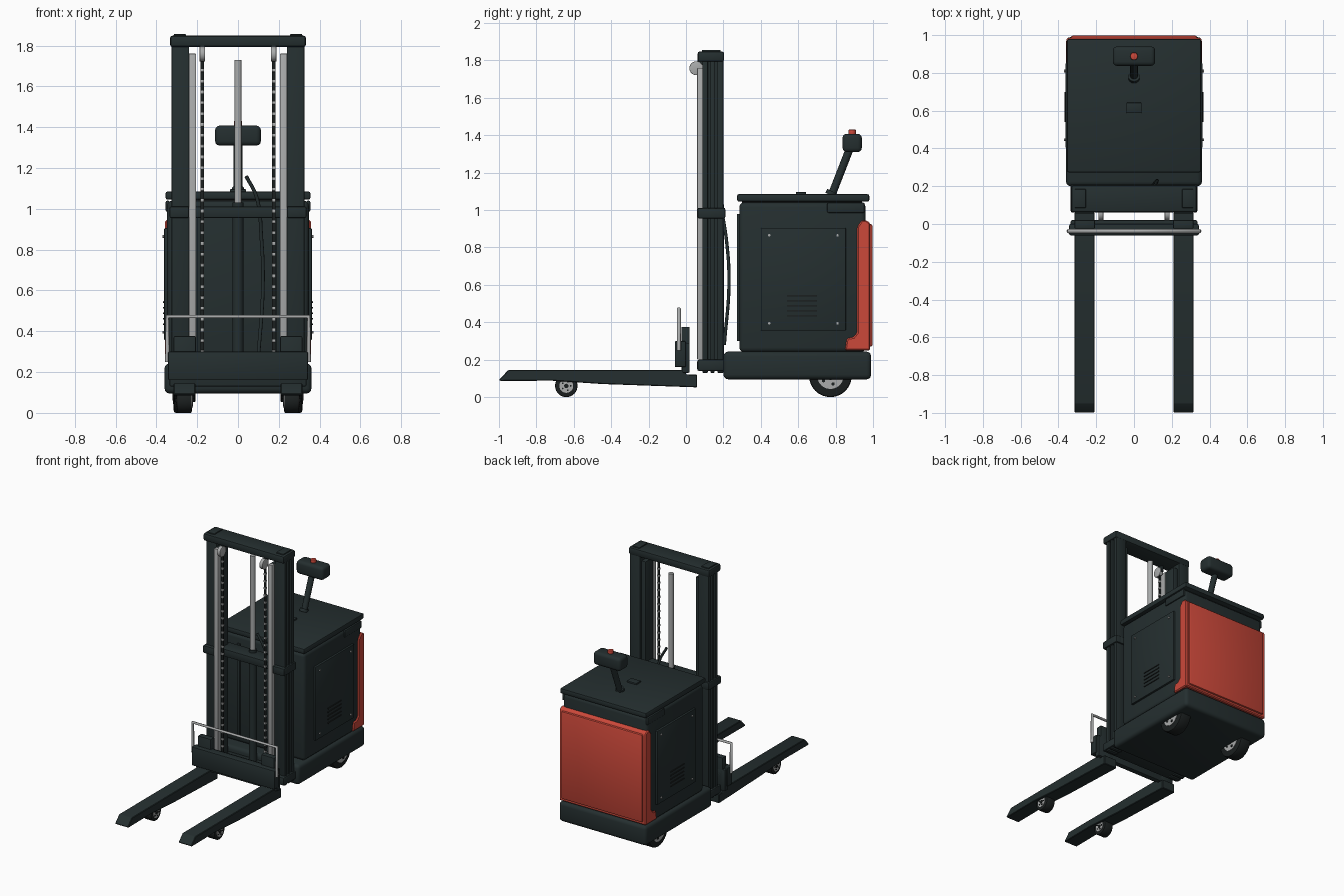
import bpy, bmesh, math
from mathutils import Vector, Matrix

cube = bpy.data.objects.get("Cube")
if cube:
    bpy.data.objects.remove(cube, do_unlink=True)


def material(name, r, g, b):
    m = bpy.data.materials.new(name)
    m.use_nodes = True
    m.diffuse_color = (r, g, b, 1)
    m.node_tree.nodes["Principled BSDF"].inputs["Base Color"].default_value = (r, g, b, 1)
    return m


DARK = material("dark green grey paint", 0.018, 0.028, 0.029)
TYRE = material("black rubber", 0.011, 0.014, 0.014)
RED = material("signal red", 0.60, 0.065, 0.042)
STEEL = material("bare steel", 0.40, 0.41, 0.41)
SIDES = (("right", -1), ("left", 1))
made = []


def finish(name, bm, mat, bevel=0, segments=2):
    if bevel:
        bmesh.ops.bevel(bm, geom=bm.edges[:], offset=bevel, segments=segments,
                        profile=0.5, affect='EDGES', clamp_overlap=True)
    bmesh.ops.recalc_face_normals(bm, faces=bm.faces[:])
    mesh = bpy.data.meshes.new(name)
    bm.to_mesh(mesh)
    bm.free()
    mesh.materials.append(mat)
    ob = bpy.data.objects.new(name, mesh)
    bpy.context.collection.objects.link(ob)
    made.append(ob)
    return ob


def box(name, x, y, z, mat=DARK, bevel=0.006, segments=2):
    """Box from (low, high) pairs."""
    bm = bmesh.new()
    bmesh.ops.create_cube(bm, size=1)
    for v in bm.verts:
        v.co = [(p[0] + p[1]) / 2 + c * (p[1] - p[0]) for c, p in zip(v.co, (x, y, z))]
    return finish(name, bm, mat, bevel, segments)


def side_box(name, s, x, y, z, *rest):
    return box(name, sorted((s * x[0], s * x[1])), y, z, *rest)


def prism(name, profile, x, mat=DARK, bevel=0.005):
    """Side profile of (y, z) points, extruded across x."""
    bm = bmesh.new()
    face = bm.faces.new([bm.verts.new((x[0], *p)) for p in profile])
    ext = bmesh.ops.extrude_face_region(bm, geom=[face])
    for v in ext["geom"]:
        if isinstance(v, bmesh.types.BMVert):
            v.co.x = x[1]
    return finish(name, bm, mat, bevel, 1)


def rod(name, a, b, radius, mat=STEEL, sides=24, bevel=0):
    a, b = Vector(a), Vector(b)
    bm = bmesh.new()
    bmesh.ops.create_cone(bm, cap_ends=True, segments=sides, radius1=radius,
                          radius2=radius, depth=(b - a).length)
    if bevel:
        rims = [e for e in bm.edges if abs(e.verts[0].co.z - e.verts[1].co.z) < 1e-5]
        bmesh.ops.bevel(bm, geom=rims, offset=bevel, segments=2, profile=0.5, affect='EDGES')
    turn = (b - a).to_track_quat('Z', 'Y').to_matrix().to_4x4()
    bm.transform(Matrix.Translation((a + b) / 2) @ turn)
    return finish(name, bm, mat)


def tube(name, points, radius, mat, smooth=False):
    curve = bpy.data.curves.new(name, 'CURVE')
    curve.dimensions = '3D'
    curve.bevel_depth = radius
    curve.bevel_resolution = 2
    curve.use_fill_caps = True
    spline = curve.splines.new('BEZIER' if smooth else 'POLY')
    pts = spline.bezier_points if smooth else spline.points
    pts.add(len(points) - 1)
    for p, co in zip(pts, points):
        if smooth:
            p.co = co
            p.handle_left_type = p.handle_right_type = 'AUTO'
        else:
            p.co = (*co, 1)
    curve.materials.append(mat)
    ob = bpy.data.objects.new(name, curve)
    bpy.context.collection.objects.link(ob)


def wheel(name, x, y, radius, half):
    rod(name + "_tyre", (x - half, y, radius), (x + half, y, radius), radius, TYRE, 32, radius * 0.1)
    out = half + 0.003
    rod(name + "_hub", (x - out, y, radius), (x + out, y, radius), radius * 0.62, STEEL)
    out += 0.004
    rod(name + "_axle", (x - out, y, radius), (x + out, y, radius), radius * 0.2, TYRE, 12)
    for k in range(5):
        a = k * math.tau / 5
        cy, cz = y + radius * 0.4 * math.cos(a), radius * (1 + 0.4 * math.sin(a))
        rod(f"{name}_bolt_{k}", (x - out, cy, cz), (x + out, cy, cz), radius * 0.08, TYRE, 8)


# Chassis, body and lid
box("chassis", (-0.36, 0.36), (0.2, 0.99), (0.095, 0.243), DARK, 0.025, 3)
box("body", (-0.347, 0.347), (0.285, 0.96), (0.24, 1.04), DARK, 0.025, 3)
box("body_skirt", (-0.335, 0.335), (0.3, 0.95), (0.235, 0.27))
box("lid", (-0.355, 0.355), (0.273, 0.98), (1.045, 1.085), DARK, 0.01)
box("lid_seat", (-0.32, 0.32), (0.3, 0.94), (1.03, 1.05), TYRE, 0)
box("lid_catch", (-0.04, 0.04), (0.588, 0.642), (1.08, 1.096), DARK, 0.003)
for x in (-0.19, 0.2):
    box("front_rib", (x - 0.012, x + 0.012), (0.272, 0.29), (0.3, 0.98), DARK, 0.003)

# Red rear cover
prism("rear_cover", [(0.85, 0.25), (0.985, 0.25), (0.985, 0.93), (0.965, 0.945), (0.94, 0.945),
                     (0.915, 0.91), (0.915, 0.345), (0.895, 0.32), (0.86, 0.315)],
      (-0.357, 0.357), RED, 0.007)
box("rear_cover_panel", (-0.335, 0.335), (0.97, 0.998), (0.27, 0.925), RED, 0.012)

# Side panels, louvres, screws and grips
for side, s in SIDES:
    side_box(side + "_panel", s, (0.335, 0.362), (0.4, 0.855), (0.355, 0.905), DARK, 0.006)
    side_box(side + "_grip", s, (0.335, 0.355), (0.755, 0.955), (0.985, 1.04), DARK, 0.008)
    for k in range(5):
        z = 0.43 + k * 0.027
        side_box(f"{side}_louvre_{k}", s, (0.355, 0.367), (0.54, 0.7), (z, z + 0.009), TYRE, 0.002)
    for y in (0.445, 0.81):
        for z in (0.395, 0.865):
            rod(side + "_screw", (s * 0.355, y, z), (s * 0.37, y, z), 0.007, STEEL, 10)

# Steering tiller
arm = rod("tiller_arm", (0, 0.775, 1.07), (0, 0.88, 1.34), 0.021, DARK, 12)
rod("tiller_socket", (0, 0.772, 1.08), (0, 0.782, 1.1), 0.03, DARK, 16)
box("tiller_head", (-0.112, 0.112), (0.837, 0.94), (1.31, 1.408), DARK, 0.022, 3)
rod("stop_button", (0, 0.888, 1.4), (0, 0.888, 1.43), 0.02, RED, 20, 0.004)

# Mast uprights, guide rails, chains and pulleys
for side, s in SIDES:
    for part, y in (("front", (0.088, 0.117)), ("middle", (0.13, 0.153)), ("rear", (0.168, 0.2))):
        side_box(f"{side}_upright_{part}_flange", s, (0.24, 0.325), y, (0.13, 1.8), DARK, 0.004)
    side_box(side + "_upright_web", s, (0.24, 0.305), (0.1, 0.19), (0.14, 1.8), DARK, 0)
    side_box(side + "_guide_rail", s, (0.205, 0.24), (0.06, 0.09), (0.2, 1.76), STEEL, 0.003)
    side_box(side + "_inner_rail", s, (0.207, 0.245), (0.09, 0.18), (0.2, 1.76), DARK, 0.003)
    side_box(side + "_clamp", s, (0.24, 0.335), (0.062, 0.21), (0.955, 1.012), DARK, 0.008)
    side_box(side + "_header_cap", s, (0.255, 0.315), (0.085, 0.185), (1.84, 1.856), DARK, 0.004)
    side_box(side + "_chain", s, (0.167, 0.183), (0.066, 0.076), (0.2, 1.76), TYRE, 0)
    pin = side_box(side + "_chain_pins", s, (0.166, 0.184), (0.06, 0.08), (0.24, 0.254), STEEL, 0.002)
    pins = pin.modifiers.new("repeat", 'ARRAY')
    pins.count = 28
    pins.use_relative_offset = False
    pins.use_constant_offset = True
    pins.constant_offset_displace = (0, 0, 0.053)
    rod(side + "_chain_pulley", (s * 0.162, 0.055, 1.758), (s * 0.188, 0.055, 1.758), 0.037, STEEL, 28, 0.003)
    side_box(side + "_pulley_bracket", s, (0.167, 0.183), (0.06, 0.1), (1.75, 1.8), DARK, 0)
box("mast_header", (-0.333, 0.333), (0.062, 0.204), (1.793, 1.848), DARK, 0.012)
box("mast_cross_bar", (-0.3, 0.3), (0.095, 0.21), (0.955, 1.012), DARK, 0.008)
box("mast_foot", (-0.335, 0.335), (0.06, 0.21), (0.14, 0.2), DARK, 0.01)

# Lift cylinder and hose
rod("lift_cylinder", (0, 0.175, 0.15), (0, 0.175, 1.03), 0.027, DARK)
rod("lift_piston", (0, 0.175, 1.0), (0, 0.175, 1.73), 0.018, STEEL)
tube("hose", [(0.04, 0.17, 1.16), (0.09, 0.18, 1.06), (0.115, 0.215, 0.85), (0.122, 0.23, 0.62),
              (0.1, 0.205, 0.28)], 0.009, DARK, True)

# Fork carriage and load guard
box("carriage_plate", (-0.343, 0.343), (-0.06, 0.0), (0.16, 0.3), DARK, 0.008)
box("carriage_back", (-0.335, 0.335), (-0.02, 0.02), (0.13, 0.29), DARK, 0.006)
for side, s in SIDES:
    side_box(side + "_fork_hanger", s, (0.207, 0.315), (-0.025, 0.02), (0.13, 0.376), DARK, 0.006)
tube("load_guard", [(-0.346, -0.038, 0.25), (-0.346, -0.038, 0.472), (0.346, -0.038, 0.472),
                    (0.346, -0.038, 0.25)], 0.011, STEEL)

# Forks and wheels
for side, s in SIDES:
    prism(side + "_fork", [(-1.0, 0.092), (-0.95, 0.145), (0.0, 0.145), (0.0, 0.12), (0.06, 0.12),
                           (0.06, 0.052), (-0.45, 0.07), (-0.72, 0.088), (-0.99, 0.086)],
          sorted((s * 0.208, s * 0.316)), DARK, 0.004)
    wheel(side + "_fork_wheel", s * 0.262, -0.64, 0.06, 0.035)
    wheel(side + "_drive_wheel", s * 0.27, 0.772, 0.114, 0.045)

# Smooth the round parts, keep the edges sharp
bpy.ops.object.select_all(action='DESELECT')
for ob in made:
    ob.select_set(True)
bpy.context.view_layer.objects.active = made[0]
bpy.ops.object.shade_smooth_by_angle(angle=math.radians(32))
